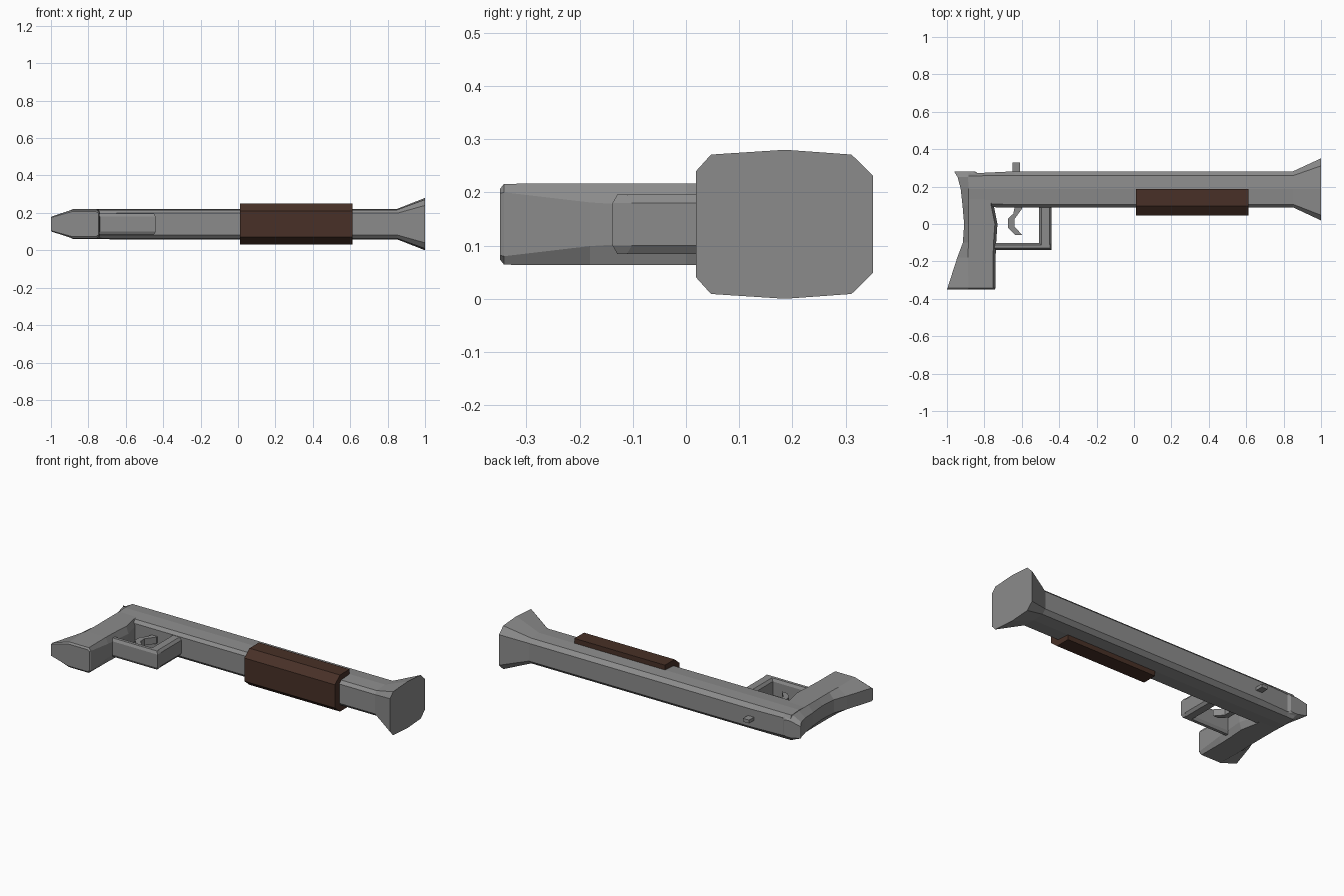
import bpy, bmesh
from mathutils import Vector

if "Cube" in bpy.data.objects:
    bpy.data.objects.remove(bpy.data.objects["Cube"])

ZC = 0.14  # mid-plane of the gun lying on its side


def material(name, rgb):
    m = bpy.data.materials.new(name)
    m.diffuse_color = (*rgb, 1)
    m.use_nodes = True
    m.node_tree.nodes["Principled BSDF"].inputs["Base Color"].default_value = m.diffuse_color
    return m


steel = material("dark_grey", (.26, .26, .26))
brown = material("brown", (.065, .03, .02))


def loft(name, rings, mat=steel):
    """Skin a list of equally sized closed rings and cap both ends."""
    bm = bmesh.new()
    vs = [[bm.verts.new(p) for p in r] for r in rings]
    n = len(rings[0])
    for a, b in zip(vs, vs[1:]):
        for i in range(n):
            j = (i + 1) % n
            bm.faces.new((a[i], a[j], b[j], b[i]))
    bm.faces.new(vs[0])
    bm.faces.new(vs[-1])
    bmesh.ops.recalc_face_normals(bm, faces=bm.faces)
    me = bpy.data.meshes.new(name)
    bm.to_mesh(me)
    bm.free()
    ob = bpy.data.objects.new(name, me)
    bpy.context.collection.objects.link(ob)
    me.materials.append(mat)
    return ob


def plate(name, outline, half, inset=0.0, side=0.0):
    """Extrude an xy outline through z, with edges chamfered towards its centre."""
    c = sum((Vector(p) for p in outline), Vector((0, 0))) / len(outline)
    small = [(x - side * (1 if x > c.x else -1), y - side * (1 if y > c.y else -1)) for x, y in outline]
    layers = [(outline, -half), (outline, half)]
    if side:
        layers = [(small, -half), (outline, -half + inset), (outline, half - inset), (small, half)]
    return loft(name, [[(x, y, ZC + z) for x, y in o] for o, z in layers])


# Barrel: ten-sided section that flares at the muzzle
section = [(-.167, .1), (-.139, .131), (0, .14), (.125, .131), (.165, .092)]
section += [(y, -z) for y, z in reversed(section)]


def barrel_ring(x, s, top):
    return [(x, min(.186 + y * s, top), ZC + z * s) for y, z in section]


loft("barrel", [barrel_ring(-.885, .575, .274), barrel_ring(-.84, .575, .272),
                barrel_ring(-.64, .58, .283), barrel_ring(.85, .58, .283),
                barrel_ring(1, 1, .352)])

# Grip and receiver rear: stacked sections with chamfered back edges
# y, back x, chamfer x, front x, back half width, half width, front half width
levels = [(-.35, -1, -.89, -.745, .035, .066, .058),
          (-.342, -.997, -.885, -.74, .04, .076, .06),
          (-.18, -.945, -.888, -.74, .04, .077, .041),
          (-.10, -.915, -.885, -.737, .04, .077, .036),
          (0, -.908, -.885, -.73, .04, .077, .036),
          (.10, -.917, -.885, -.75, .04, .077, .04),
          (.19, -.927, -.885, -.75, .045, .077, .06),
          (.25, -.943, -.887, -.8, .045, .074, .06),
          (.281, -.962, -.895, -.85, .035, .05, .045)]
rings = []
for y, xb, xc, xf, hb, hw, hf in levels:
    half = [(xb, hb), (xc, hw), (xf - .014, hw), (xf, hf)]
    rings.append([(x, y, ZC + h) for x, h in half] + [(x, y, ZC - h) for x, h in reversed(half)])
loft("grip", rings)

# Trigger guard: lower bar and front post
plate("guard_bar", [(-.76, -.138), (-.44, -.138), (-.44, -.102), (-.76, -.102)], .056, .016, .009)
plate("guard_post", [(-.507, -.138), (-.44, -.138), (-.44, .13), (-.507, .13)], .056, .016, .012)

# Trigger: curved hook
plate("trigger", [(-.60, .11), (-.635, .11), (-.645, .055), (-.673, .03), (-.673, -.02),
                  (-.635, -.06), (-.597, -.06), (-.64, -.012), (-.64, .025), (-.6, .08)], .02)

# Rear sight
plate("sight", [(-.65, .26), (-.61, .26), (-.61, .328), (-.65, .328)], .01)

# Pump: brown sleeve around the lower half of the barrel
pump = [(.186, .11), (.095, .11), (.046, .07)]
pump += [(y, -z) for y, z in reversed(pump)]
loft("pump", [[(x, y, ZC + z) for y, z in pump] for x in (.01, .613)], brown)
